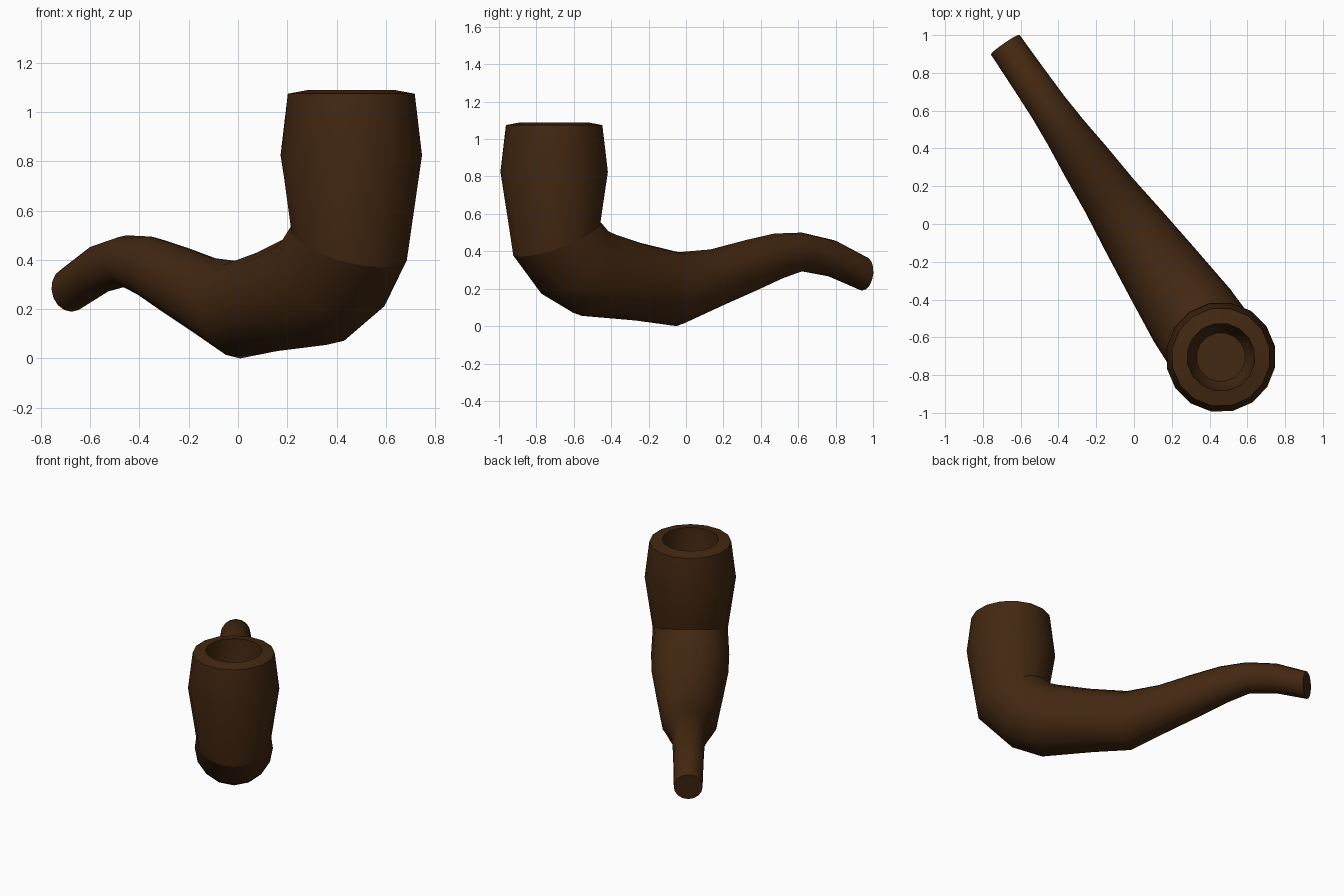
import bpy, bmesh, math
from mathutils import Vector

if "Cube" in bpy.data.objects:
    bpy.data.objects.remove(bpy.data.objects["Cube"])

SIDES = 16
AXIS = Vector((-0.568, 0.823, 0))      # horizontal direction from bowl to mouthpiece
SIDE = Vector((0.823, 0.568, 0))
BOWL = Vector((0.46, -0.705, 0))

wood = bpy.data.materials.new("dark_brown_wood")
wood.diffuse_color = (0.055, 0.0205, 0.0055, 1)
wood.use_nodes = True
wood.node_tree.nodes["Principled BSDF"].inputs["Base Color"].default_value = wood.diffuse_color


def loft(name, sections, cap_start=False, cap_end=False):
    """Skin elliptical sections: (top s, top z, bottom s, bottom z, half width)."""
    bm = bmesh.new()
    rings = []
    for ts, tz, bs, bz, hw in sections:
        top = BOWL + AXIS * ts + Vector((0, 0, tz))
        low = BOWL + AXIS * bs + Vector((0, 0, bz))
        mid, up = (top + low) / 2, (top - low) / 2
        ring = []
        for i in range(SIDES):
            a = 2 * math.pi * i / SIDES
            ring.append(bm.verts.new(mid + up * math.cos(a) + SIDE * hw * math.sin(a)))
        rings.append(ring)
    for a, b in zip(rings, rings[1:]):
        for i in range(SIDES):
            j = (i + 1) % SIDES
            bm.faces.new((a[i], a[j], b[j], b[i]))
    if cap_start:
        bm.faces.new(rings[0][::-1])
    if cap_end:
        bm.faces.new(rings[-1])
    bmesh.ops.recalc_face_normals(bm, faces=bm.faces)
    me = bpy.data.meshes.new(name)
    bm.to_mesh(me)
    bm.free()
    me.materials.append(wood)
    ob = bpy.data.objects.new(name, me)
    bpy.context.collection.objects.link(ob)
    bpy.ops.object.select_all(action='DESELECT')
    ob.select_set(True)
    bpy.context.view_layer.objects.active = ob
    bpy.ops.object.shade_smooth_by_angle(angle=math.radians(40))
    return ob


def level(r, z):
    return (r, z, -r, z, r)


joint = (0.25, 0.57, -0.22, 0.37, 0.24)    # shared ring where bowl meets shank

# Bowl: chamber floor, chamber wall, rim, bulging outside
loft("bowl", [level(0.13, 0.62), level(0.17, 0.70), level(0.18, 1.09),
              level(0.262, 1.075), level(0.292, 0.825), joint], cap_start=True)

# Shank and curved stem down to the mouthpiece
loft("stem", [joint,
              (0.30, 0.52, -0.03, 0.16, 0.25),
              (0.36, 0.50, 0.18, 0.055, 0.245),
              (0.56, 0.445, 0.53, 0.03, 0.215),
              (0.81, 0.395, 0.795, 0.0, 0.185),
              (1.015, 0.41, 1.06, 0.10, 0.155),
              (1.245, 0.46, 1.28, 0.18, 0.135),
              (1.43, 0.495, 1.465, 0.25, 0.115),
              (1.61, 0.50, 1.61, 0.293, 0.103),
              (1.815, 0.46, 1.79, 0.265, 0.097),
              (2.02, 0.37, 2.00, 0.19, 0.092)], cap_end=True)
